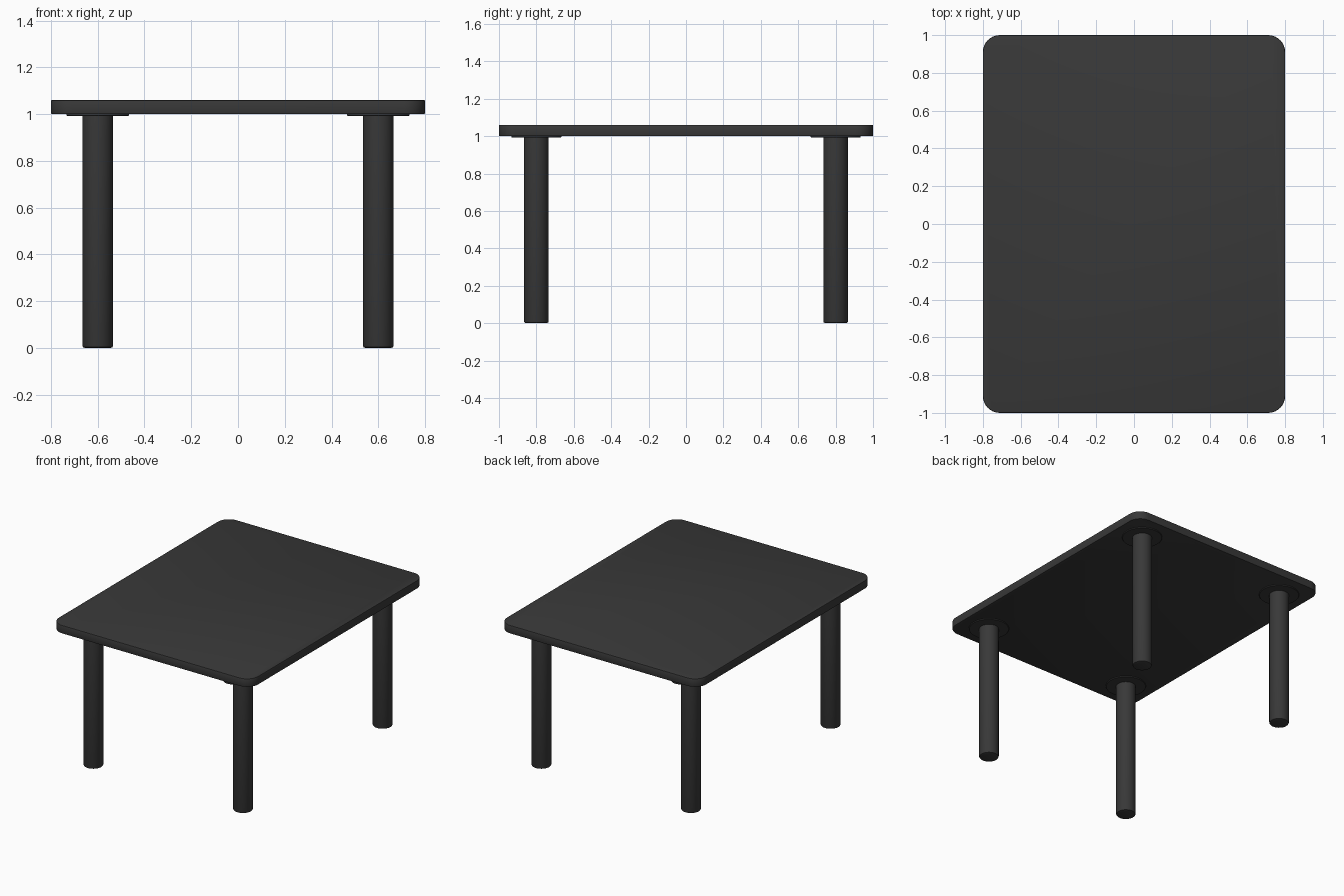
import bpy, bmesh, math

if "Cube" in bpy.data.objects:
    bpy.data.objects.remove(bpy.data.objects["Cube"])

dark = bpy.data.materials.new("dark_finish")
dark.diffuse_color = (0.04, 0.04, 0.04, 1)
dark.use_nodes = True
dark.node_tree.nodes["Principled BSDF"].inputs["Base Color"].default_value = dark.diffuse_color


def finish(obj):
    obj.data.materials.append(dark)
    bpy.ops.object.select_all(action='DESELECT')
    obj.select_set(True)
    bpy.context.view_layer.objects.active = obj
    bpy.ops.object.shade_smooth_by_angle(angle=math.radians(35))


def lathe(name, profile, x, y, sides=48):
    """Stack of (radius, z) rings, capped at both ends."""
    bm = bmesh.new()
    rings = []
    for r, z in profile:
        rings.append([bm.verts.new((r * math.cos(math.tau * i / sides),
                                    r * math.sin(math.tau * i / sides), z))
                      for i in range(sides)])
    for a, b in zip(rings, rings[1:]):
        for i in range(sides):
            j = (i + 1) % sides
            bm.faces.new((a[i], a[j], b[j], b[i]))
    bm.faces.new(rings[0][::-1])
    bm.faces.new(rings[-1])
    mesh = bpy.data.meshes.new(name)
    bm.to_mesh(mesh)
    bm.free()
    obj = bpy.data.objects.new(name, mesh)
    bpy.context.collection.objects.link(obj)
    obj.location = (x, y, 0)
    finish(obj)


# Tabletop: slab with rounded corners and softened rims
bm = bmesh.new()
bmesh.ops.create_cube(bm, size=1)
bmesh.ops.scale(bm, vec=(1.6, 2.0, 0.06), verts=bm.verts)
bmesh.ops.translate(bm, vec=(0, 0, 1.03), verts=bm.verts)
upright = [e for e in bm.edges if abs(e.verts[0].co.z - e.verts[1].co.z) > 0.01]
bmesh.ops.bevel(bm, geom=upright, offset=0.09, segments=8, profile=0.5, affect='EDGES')
rims = [e for e in bm.edges if abs(e.verts[0].co.z - e.verts[1].co.z) < 0.001]
bmesh.ops.bevel(bm, geom=rims, offset=0.005, segments=2, profile=0.5, affect='EDGES')
mesh = bpy.data.meshes.new("tabletop")
bm.to_mesh(mesh)
bm.free()
top = bpy.data.objects.new("tabletop", mesh)
bpy.context.collection.objects.link(top)
finish(top)

# Legs with mounting plates, one per corner
for sx, side in ((-1, "left"), (1, "right")):
    for sy, end in ((-1, "front"), (1, "back")):
        x, y = sx * 0.6, sy * 0.8
        lathe(f"{end}_{side}_leg",
              [(0.056, 0), (0.063, 0.003), (0.066, 0.01), (0.066, 1.0)], x, y)
        lathe(f"{end}_{side}_mounting_plate",
              [(0.132, 0.993), (0.134, 0.995), (0.134, 1.002)], x, y)
